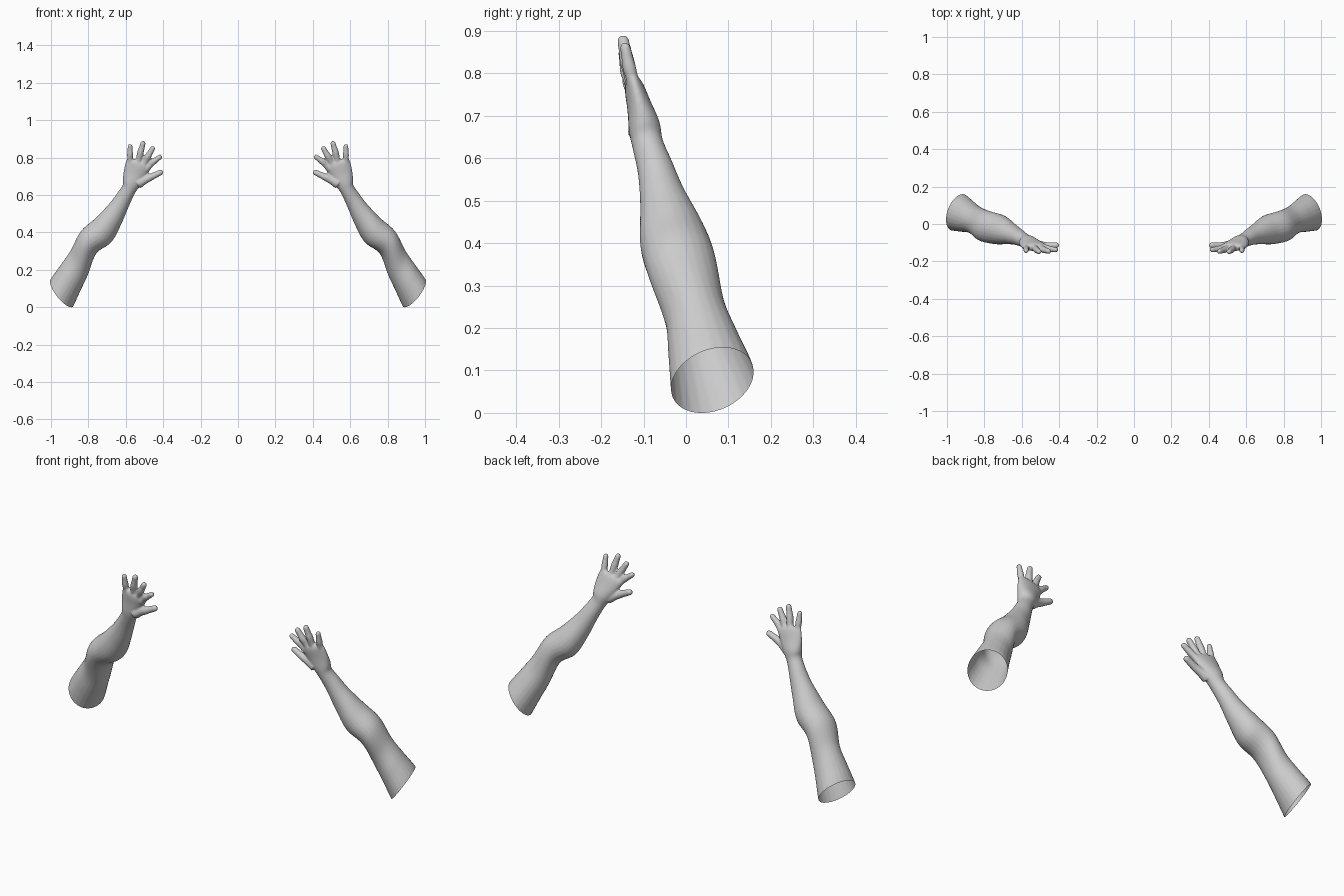
import bpy, bmesh, math
from mathutils import Vector

if "Cube" in bpy.data.objects:
    bpy.data.objects.remove(bpy.data.objects["Cube"])

N = 24  # sides of every loft


def catmull(rows, steps):
    """Interpolate rows of numbers smoothly."""
    out = []
    for i in range(len(rows) - 1):
        a, b, c, d = (rows[max(i - 1, 0)], rows[i], rows[i + 1], rows[min(i + 2, len(rows) - 1)])
        for s in range(steps):
            t = s / steps
            out.append([0.5 * (2 * q + (r - p) * t + (2 * p - 5 * q + 4 * r - w) * t * t
                               + (3 * q - p - 3 * r + w) * t ** 3)
                        for p, q, r, w in zip(a, b, c, d)])
    out.append(list(rows[-1]))
    return out


def loft(bm, frames):
    """Closed tube through ellipses given as (centre, half axis u, half axis v)."""
    rings = []
    for c, u, v in frames:
        rings.append([bm.verts.new(c + u * math.cos(a) + v * math.sin(a))
                      for a in (2 * math.pi * k / N for k in range(N))])
    for r, s in zip(rings, rings[1:]):
        for k in range(N):
            bm.faces.new((r[k], r[(k + 1) % N], s[(k + 1) % N], s[k]))
    bm.faces.new(rings[0][::-1])
    bm.faces.new(rings[-1])


def section(row):
    """Arm ellipse from inner x,z, outer x,z, front y, back y; tilted with the arm's lean."""
    px, pz, qx, qz, y0, y1 = row
    c = Vector(((px + qx) / 2, (y0 + y1) / 2, (pz + qz) / 2))
    u = Vector(((qx - px) / 2, 0, (qz - pz) / 2))
    axis = Vector((-u.z, 0, u.x)).normalized()
    h = (y1 - y0) / 2
    return c, u, Vector((0, h, 0)) + axis * h * 0.33


def finger(bm, pts, radii):
    """Rounded finger through a few joints."""
    rows = catmull([(*p, r) for p, r in zip(pts, radii)], 5)
    end = Vector(rows[-1][:3])
    d = (end - Vector(rows[-2][:3])).normalized()
    r = radii[-1]
    for a in (0.4, 0.8, 1.15, 1.45):
        rows.append([*(end + d * r * math.sin(a)), r * math.cos(a)])
    frames = []
    for i, row in enumerate(rows):
        t = (Vector(rows[min(i + 1, len(rows) - 1)][:3]) - Vector(rows[max(i - 1, 0)][:3])).normalized()
        u = t.cross(Vector((0, 1, 0))).normalized()
        frames.append((Vector(row[:3]), u * row[3], u.cross(t) * row[3]))
    loft(bm, frames)


# Arm and palm stations: shoulder end to knuckles
arm = [
    (0.915, -0.065, 1.035, 0.08, -0.030, 0.175),
    (0.883, 0.002, 1.000, 0.152, -0.036, 0.160),
    (0.845, 0.085, 0.945, 0.230, -0.042, 0.124),
    (0.807, 0.166, 0.893, 0.305, -0.050, 0.092),
    (0.760, 0.285, 0.838, 0.408, -0.090, 0.070),
    (0.680, 0.345, 0.760, 0.478, -0.108, 0.045),
    (0.628, 0.438, 0.686, 0.556, -0.108, 0.000),
    (0.588, 0.530, 0.644, 0.612, -0.113, -0.030),
    (0.553, 0.605, 0.616, 0.655, -0.125, -0.054),
    (0.520, 0.655, 0.615, 0.690, -0.134, -0.062),
    (0.486, 0.708, 0.610, 0.735, -0.138, -0.082),
    (0.462, 0.752, 0.598, 0.784, -0.144, -0.102),
    (0.478, 0.772, 0.586, 0.798, -0.138, -0.116),
]
bm = bmesh.new()
loft(bm, [section(r) for r in catmull(arm, 6)])

# Fingers: root, middle joint, tip, thickness
fingers = [
    ((0.577, -0.118, 0.755), (0.577, -0.134, 0.815), (0.577, -0.143, 0.860), 0.0150),
    ((0.537, -0.120, 0.755), (0.522, -0.138, 0.825), (0.508, -0.148, 0.876), 0.0165),
    ((0.510, -0.120, 0.750), (0.482, -0.138, 0.805), (0.457, -0.146, 0.848), 0.0165),
    ((0.490, -0.120, 0.740), (0.452, -0.133, 0.778), (0.418, -0.138, 0.803), 0.0160),
    ((0.535, -0.108, 0.662), (0.470, -0.116, 0.694), (0.415, -0.114, 0.720), 0.0180),
]
for i, (a, b, c, r) in enumerate(fingers):
    a, b, c = Vector(a), Vector(b), Vector(c)
    root = r * (1.65 if i == 4 else 1.2)
    finger(bm, [a, a.lerp(b, 0.55), b, b.lerp(c, 0.5), c],
           [root, r * (1.2 if i == 4 else 1.0), r * 1.07, r * 0.93, r * 0.85])
bmesh.ops.recalc_face_normals(bm, faces=bm.faces)
mesh = bpy.data.meshes.new("raw_arm")
bm.to_mesh(mesh)
bm.free()

# Fuse the hand and arm into one smooth skin
raw = bpy.data.objects.new("raw_arm", mesh)
bpy.context.collection.objects.link(raw)
rem = raw.modifiers.new("fuse", 'REMESH')
rem.mode = 'VOXEL'
rem.voxel_size = 0.005
sm = raw.modifiers.new("soften", 'SMOOTH')
sm.factor = 0.5
sm.iterations = 4
bpy.context.view_layer.update()
fused = bpy.data.meshes.new_from_object(raw.evaluated_get(bpy.context.evaluated_depsgraph_get()))
bpy.data.objects.remove(raw)

# Cut the upper end open and make both sides
c, u, v = section(arm[1])
down = u.cross(v).normalized()
if down.z > 0:
    down = -down
for name, side in (("left_arm", 1), ("right_arm", -1)):
    bm = bmesh.new()
    bm.from_mesh(fused)
    bmesh.ops.bisect_plane(bm, geom=bm.verts[:] + bm.edges[:] + bm.faces[:],
                           plane_co=c, plane_no=down, clear_outer=True)
    for vert in bm.verts:
        vert.co.x *= side
    if side < 0:
        bmesh.ops.reverse_faces(bm, faces=bm.faces)
    for f in bm.faces:
        f.smooth = True
    m = bpy.data.meshes.new(name)
    bm.to_mesh(m)
    bm.free()
    bpy.context.collection.objects.link(bpy.data.objects.new(name, m))
